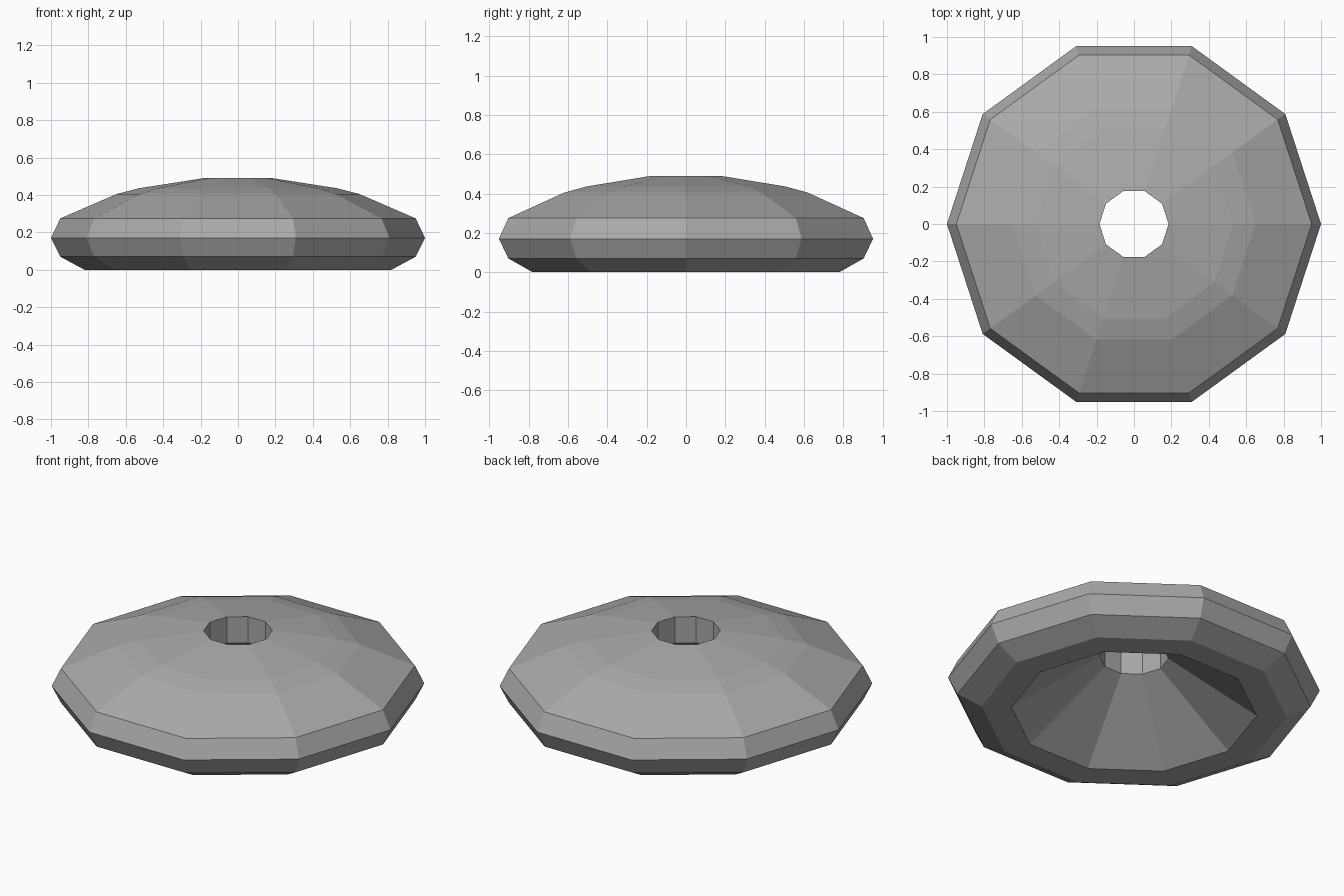
import bpy
import bmesh
from math import cos, sin, tau

# Remove the default cube
cube = bpy.data.objects.get("Cube")
if cube:
    bpy.data.objects.remove(cube, do_unlink=True)

# Single grey material
grey = bpy.data.materials.new("mid_grey")
grey.use_nodes = True
colour = (0.40, 0.40, 0.40, 1.0)
grey.diffuse_color = colour
grey.node_tree.nodes["Principled BSDF"].inputs["Base Color"].default_value = colour


def lathe(name, profile, sides, material):
    """Spin a closed (radius, height) profile around z into a faceted ring."""
    bm = bmesh.new()
    rings = [[bm.verts.new((r * cos(tau * i / sides), r * sin(tau * i / sides), z))
              for i in range(sides)] for r, z in profile]
    for k, lower in enumerate(rings):
        upper = rings[(k + 1) % len(rings)]
        for i in range(sides):
            j = (i + 1) % sides
            bm.faces.new((lower[i], lower[j], upper[j], upper[i]))
    bmesh.ops.recalc_face_normals(bm, faces=bm.faces)
    mesh = bpy.data.meshes.new(name)
    bm.to_mesh(mesh)
    bm.free()
    mesh.materials.append(material)
    obj = bpy.data.objects.new(name, mesh)
    bpy.context.collection.objects.link(obj)
    return obj


# Domed disc: bottom rim, bevelled edge, dome, centre hole, hollow underside
disc_profile = [
    (0.66, 0.0), (0.82, 0.0),
    (0.95, 0.07), (1.0, 0.17), (0.95, 0.275),
    (0.65, 0.405), (0.53, 0.436), (0.185, 0.49),
    (0.185, 0.335),
]
lathe("domed_disc", disc_profile, 10, grey)
